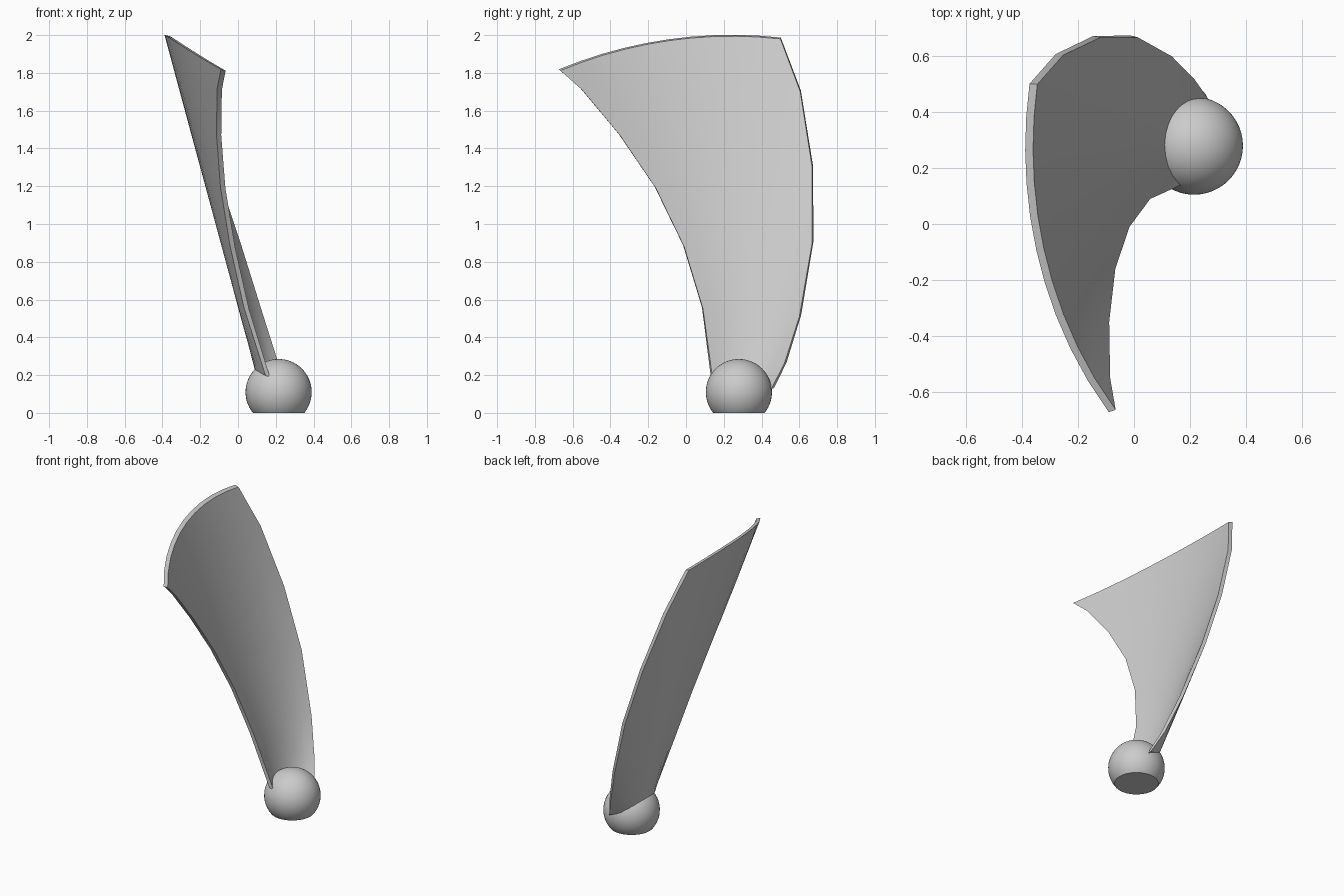
import bpy, bmesh
from math import atan2, hypot, sin, cos, sqrt, radians
from mathutils import Vector

if "Cube" in bpy.data.objects:
    bpy.data.objects.remove(bpy.data.objects["Cube"], do_unlink=True)

grey = bpy.data.materials.new("light_grey")
grey.use_nodes = True
grey.diffuse_color = (0.6, 0.6, 0.6, 1)
grey.node_tree.nodes["Principled BSDF"].inputs["Base Color"].default_value = (0.6, 0.6, 0.6, 1)

AXIS_Y = 0.28      # middle ruling of the conical blade
THICK = 0.028
COLUMNS = 10


def finish(name, bm):
    bmesh.ops.recalc_face_normals(bm, faces=bm.faces)
    mesh = bpy.data.meshes.new(name)
    bm.to_mesh(mesh)
    bm.free()
    mesh.materials.append(grey)
    obj = bpy.data.objects.new(name, mesh)
    bpy.context.collection.objects.link(obj)
    bpy.ops.object.select_all(action='DESELECT')
    obj.select_set(True)
    bpy.context.view_layer.objects.active = obj
    bpy.ops.object.shade_smooth_by_angle(angle=radians(35))
    return obj


def polar(y, z):
    return atan2(y - AXIS_Y, z), hypot(y - AXIS_Y, z)


def cone_point(y, z):
    """Inner point of the leaning cone, and its outward offset."""
    r = 1.04 * z + 0.05
    dy = y - AXIS_Y
    sag = sqrt(max(r * r - dy * dy, 0.0))
    x = 0.177 - 0.27 * z + r - sag
    return Vector((x, y, z)), Vector((-sag / r, 0.6 * dy / r, 0.25)) * THICK


# Blade: rows run from the leading edge to the trailing edge (y, z)
leading = [(0.14, 0.19), (0.09, 0.55), (-0.01, 0.88), (-0.16, 1.19),
           (-0.35, 1.47), (-0.55, 1.71), (-0.665, 1.812)]
trailing = [(0.45, 0.125), (0.52, 0.26), (0.6, 0.51), (0.668, 0.9),
            (0.668, 1.3), (0.605, 1.7), (0.5, 1.98)]

bm = bmesh.new()
inner, outer = [], []
for lead, trail in zip(leading, trailing):
    a0, r0 = polar(*lead)
    a1, r1 = polar(*trail)
    row_in, row_out = [], []
    for i in range(COLUMNS + 1):
        f = i / COLUMNS
        a = a0 + (a1 - a0) * f
        r = r1 + (r0 - r1) * (1 - f) ** 2
        point, offset = cone_point(AXIS_Y + r * sin(a), r * cos(a))
        row_in.append(bm.verts.new(point))
        row_out.append(bm.verts.new(point + offset))
    inner.append(row_in)
    outer.append(row_out)

for sheet in (inner, outer):
    for low, high in zip(sheet, sheet[1:]):
        for i in range(COLUMNS):
            bm.faces.new((low[i], low[i + 1], high[i + 1], high[i]))

# Blade rim: close the four borders between the two sheets
borders = [(inner[0], outer[0]), (inner[-1], outer[-1])]
for side in (0, -1):
    borders.append(([row[side] for row in inner], [row[side] for row in outer]))
for a, b in borders:
    for i in range(len(a) - 1):
        bm.faces.new((a[i], a[i + 1], b[i + 1], b[i]))
finish("curved_blade", bm)

# Ball base with a flat cut underside
bm = bmesh.new()
bmesh.ops.create_uvsphere(bm, u_segments=48, v_segments=32, radius=0.175)
bmesh.ops.translate(bm, verts=bm.verts, vec=(0.215, AXIS_Y, 0.11))
cut = bmesh.ops.bisect_plane(bm, geom=bm.verts[:] + bm.edges[:] + bm.faces[:],
                             plane_co=(0, 0, 0), plane_no=(0, 0, -1), clear_outer=True)
rim = [e for e in cut["geom_cut"] if isinstance(e, bmesh.types.BMEdge)]
bmesh.ops.contextual_create(bm, geom=rim)
finish("ball_base", bm)
